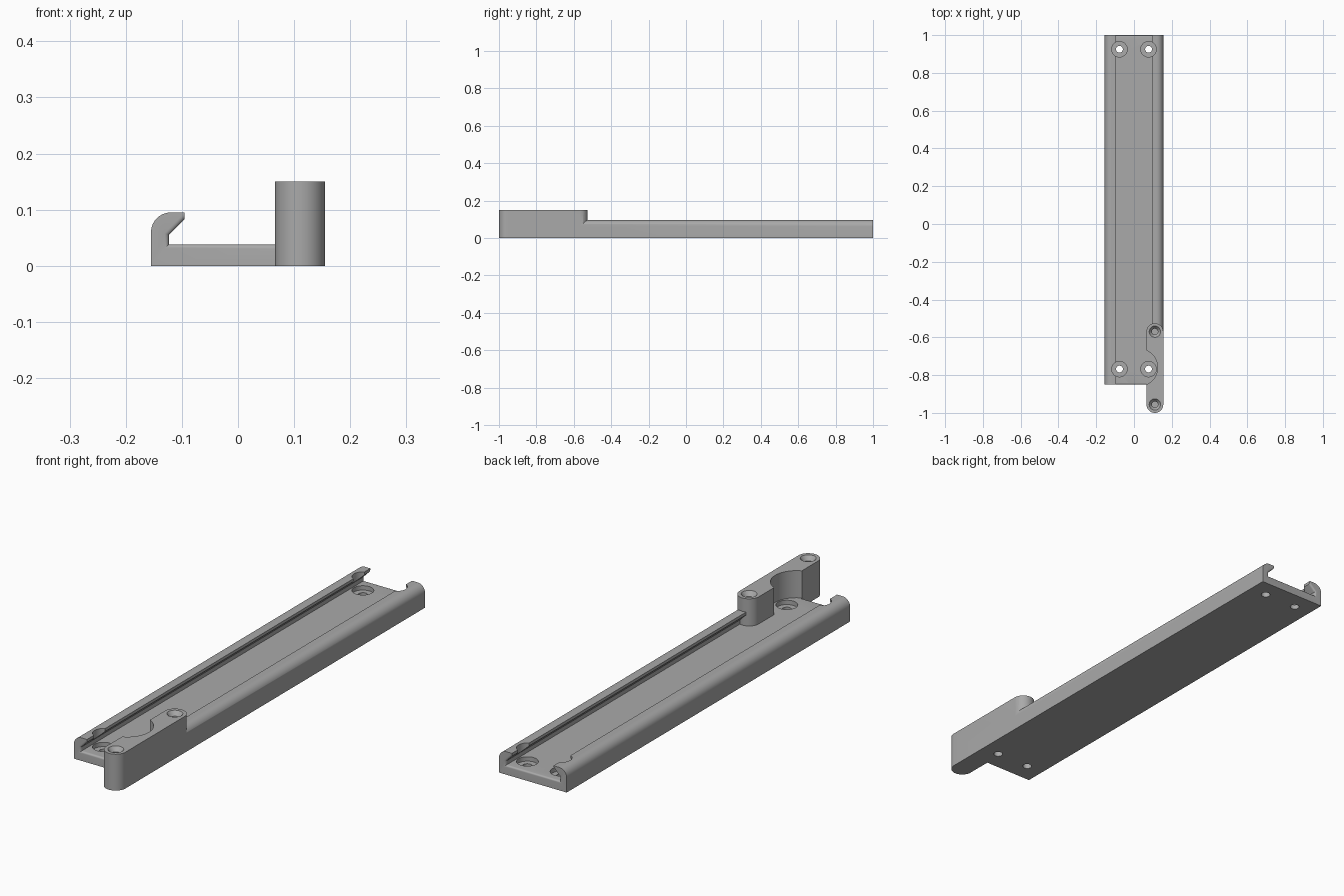
import bpy, bmesh
from math import sin, cos, pi

cube = bpy.data.objects.get("Cube")
if cube:
    bpy.data.objects.remove(cube, do_unlink=True)

grey = bpy.data.materials.new("plain grey")
grey.use_nodes = True
grey.diffuse_color = (0.4, 0.4, 0.4, 1)
grey.node_tree.nodes["Principled BSDF"].inputs["Base Color"].default_value = (0.4, 0.4, 0.4, 1)


def loft(name, rings):
    """Closed solid through a list of matching point rings."""
    bm = bmesh.new()
    loops = [[bm.verts.new(p) for p in ring] for ring in rings]
    n = len(loops[0])
    for a, b in zip(loops, loops[1:]):
        for i in range(n):
            j = (i + 1) % n
            bm.faces.new((a[i], a[j], b[j], b[i]))
    bm.faces.new(loops[0])
    bm.faces.new(loops[-1])
    bmesh.ops.recalc_face_normals(bm, faces=bm.faces)
    mesh = bpy.data.meshes.new(name)
    bm.to_mesh(mesh)
    bm.free()
    mesh.materials.append(grey)
    obj = bpy.data.objects.new(name, mesh)
    bpy.context.collection.objects.link(obj)
    return obj


def turned(name, x, y, steps, sides=48):
    """Round solid from (radius, height) steps."""
    turns = [2 * pi * i / sides for i in range(sides)]
    return loft(name, [[(x + r * cos(t), y + r * sin(t), z) for t in turns] for r, z in steps])


def combine(target, tool, operation):
    bpy.context.view_layer.objects.active = target
    mod = target.modifiers.new(operation.lower(), "BOOLEAN")
    mod.object, mod.operation, mod.solver = tool, operation, "EXACT"
    bpy.ops.object.modifier_apply(modifier=mod.name)
    bpy.data.objects.remove(tool, do_unlink=True)


# Channel section; flare widens the inner contour at the open ends
HALF, TOP, ROUND = 0.155, 0.095, 0.035


def section(y, flare):
    arc = [pi / 2 * i / 10 for i in range(11)]
    side = [(HALF, 0)]
    side += [(HALF - ROUND + ROUND * cos(t), TOP - ROUND + ROUND * sin(t)) for t in arc]
    side += [(0.095, TOP), (0.095, 0.083 + 1.414 * flare),
             (0.123 + flare, 0.055 + 0.414 * flare), (0.123 + flare, 0.038 - flare)]
    return [(x, y, z) for x, z in side] + [(-x, y, z) for x, z in reversed(side)]


FRONT, BACK, FLARE = -0.85, 1.0, 0.008
steps = [pi / 2 * i / 5 for i in range(6)]
ends = [(FLARE * (1 - cos(t)), FLARE * (1 - sin(t))) for t in steps]
rail = loft("slotted_rail",
            [section(FRONT + d, f) for d, f in ends]
            + [section(BACK - d, f) for d, f in reversed(ends)])

# Raised mounting block with round ends
R, BX, Y0, Y1 = 0.0445, 0.1105, -0.9555, -0.57
half = [pi * i / 24 for i in range(25)]
outline = [(BX + R * cos(t), Y1 + R * sin(t)) for t in half]
outline += [(BX - R * cos(t), Y0 - R * sin(t)) for t in half]
block = loft("mounting_block", [[(x, y, z) for x, y in outline] for z in (0, 0.15)])
combine(rail, block, "UNION")

# Scoop in the block that clears the screw head
combine(rail, turned("scoop_cutter", 0.027, -0.76, [(0.098, 0.038), (0.098, 0.2)], 96), "DIFFERENCE")

# Counterbored screw holes through the floor
for x in (-0.077, 0.077):
    for y in (-0.768, 0.925):
        profile = [(0.018, -0.05), (0.018, 0.02), (0.041, 0.02), (0.041, 0.2)]
        combine(rail, turned("screw_cutter", x, y, profile), "DIFFERENCE")

# Blind countersunk holes in the block top
for y in (Y0, Y1):
    profile = [(0.016, 0.05), (0.016, 0.132), (0.03, 0.15), (0.03, 0.2)]
    combine(rail, turned("pin_cutter", BX, y, profile), "DIFFERENCE")

bpy.ops.object.select_all(action="DESELECT")
rail.select_set(True)
bpy.context.view_layer.objects.active = rail
bpy.ops.object.shade_smooth_by_angle(angle=pi / 6)
